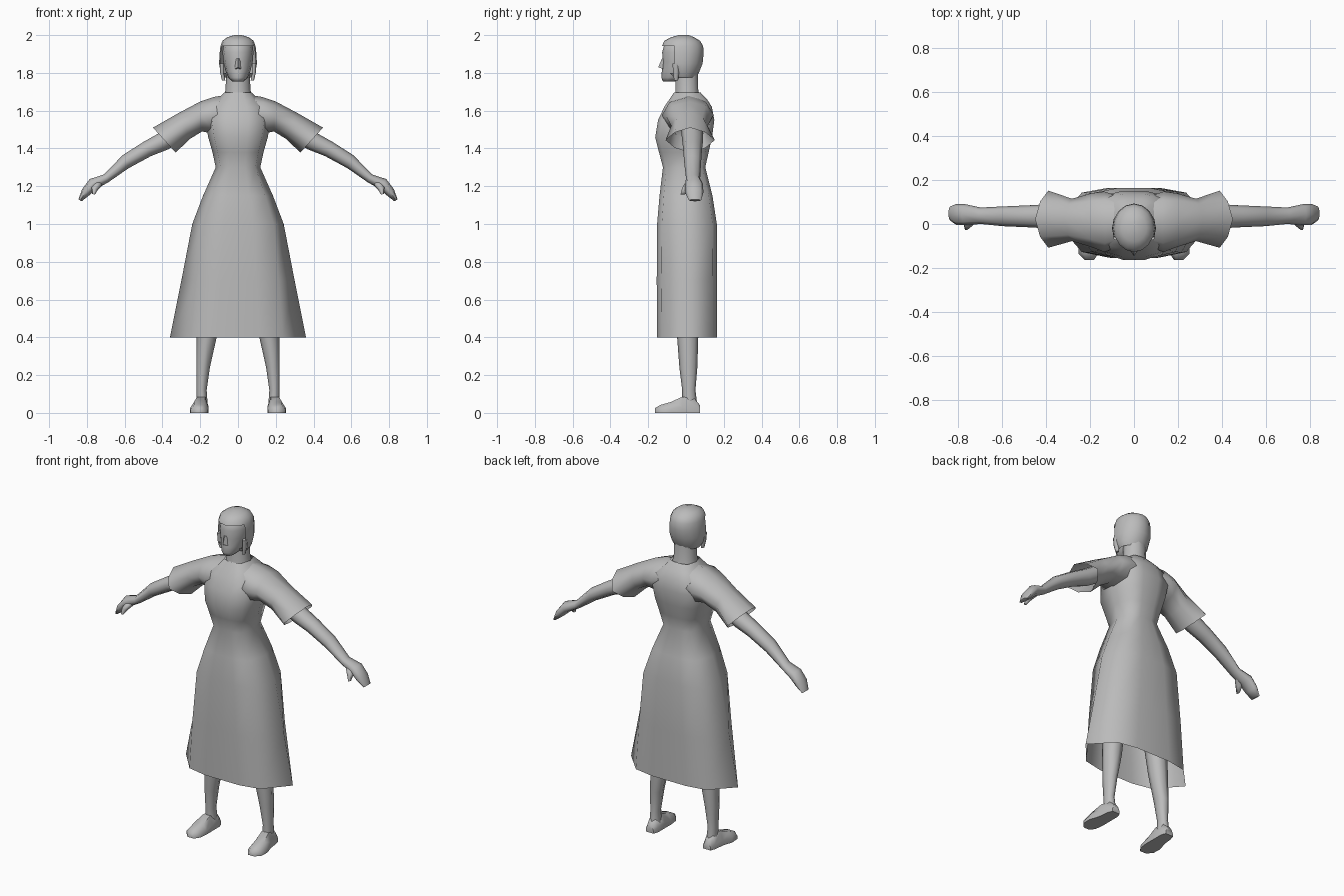
import bpy, bmesh, math
from mathutils import Vector

if "Cube" in bpy.data.objects:
    bpy.data.objects.remove(bpy.data.objects["Cube"])

grey = bpy.data.materials.new("plain_grey")
grey.diffuse_color = (0.5, 0.5, 0.5, 1)
grey.use_nodes = True
grey.node_tree.nodes["Principled BSDF"].inputs["Base Color"].default_value = grey.diffuse_color


def finish(name, bm, mirror=False, angle=50):
    bmesh.ops.recalc_face_normals(bm, faces=bm.faces)
    me = bpy.data.meshes.new(name)
    bm.to_mesh(me)
    bm.free()
    me.materials.append(grey)
    ob = bpy.data.objects.new(name, me)
    bpy.context.collection.objects.link(ob)
    if mirror:
        ob.modifiers.new("mirror", 'MIRROR').use_mirror_merge = False
    bpy.ops.object.select_all(action='DESELECT')
    ob.select_set(True)
    bpy.context.view_layer.objects.active = ob
    bpy.ops.object.shade_smooth_by_angle(angle=math.radians(angle))
    return ob


def loft(name, rings, start=False, end=False, mirror=False, angle=75, drop=None):
    """Skin a list of point rings; drop(centre) removes unwanted faces."""
    bm = bmesh.new()
    vs = [[bm.verts.new(p) for p in r] for r in rings]
    n = len(vs[0])
    for a, b in zip(vs, vs[1:]):
        for i in range(n):
            j = (i + 1) % n
            bm.faces.new((a[i], a[j], b[j], b[i]))
    if start:
        bm.faces.new(vs[0])
    if end:
        bm.faces.new(vs[-1])
    if drop:
        gone = [f for f in bm.faces if drop(f.calc_center_median())]
        bmesh.ops.delete(bm, geom=gone, context='FACES')
    return finish(name, bm, mirror, angle)


def oval(c, u, v, n=8, diag=1):
    """Oval ring; diag pulls every second point in towards the centre."""
    c, u, v = Vector(c), Vector(u), Vector(v)
    return [c + (u * math.cos(2 * math.pi * i / n) + v * math.sin(2 * math.pi * i / n))
            * (diag if i % 2 else 1) for i in range(n)]


def flat(x, z, w, y0, y1, n=12):
    """Horizontal oval ring spanning y0 to y1."""
    return oval((x, (y0 + y1) / 2, z), (w, 0, 0), (0, (y1 - y0) / 2, 0), n)


def limb(top, bottom, y0, y1, n=8, diag=1):
    """Tilted ring through an upper and a lower (x, z) point."""
    a, b = Vector((top[0], 0, top[1])), Vector((bottom[0], 0, bottom[1]))
    c = (a + b) / 2
    c.y = (y0 + y1) / 2
    return oval(c, (a - b) / 2, (0, (y1 - y0) / 2, 0), n, diag)


def dress_ring(z, w, y0, y1, k):
    """Flat front and back, with corners at k times the half width."""
    half = [(0, -1), (.32, -1), (k, -.84), (1, .05), (k, .86), (.32, 1), (0, 1)]
    pts = half + [(-x, y) for x, y in half[-2:0:-1]]
    m, h = (y0 + y1) / 2, (y1 - y0) / 2
    return [(x * w, m + y * h, z) for x, y in pts]


# dress: flared skirt, narrow waist and bodice, open at the hem
loft("dress", [dress_ring(*r) for r in (
    (.40, .36, -.153, .165, .66), (.70, .30, -.155, .165, .72),
    (1.0, .242, -.153, .163, .78), (1.15, .185, -.14, .14, .78),
    (1.30, .118, -.122, .102, .78), (1.38, .135, -.143, .12, .8),
    (1.46, .158, -.163, .138, .8), (1.55, .172, -.148, .15, .8),
    (1.62, .15, -.115, .137, .8), (1.66, .11, -.088, .112, .75),
    (1.695, .075, -.064, .078, .75))])

# sleeves growing out of the shoulders, flared to a pointed open hem
loft("sleeve", [
    limb((.03, 1.69), (.05, 1.50), -.09, .115),
    limb((.13, 1.672), (.14, 1.48), -.128, .148),
    limb((.20, 1.648), (.19, 1.49), -.105, .14),
    limb((.31, 1.59), (.255, 1.45), -.078, .115),
    limb((.45, 1.51), (.33, 1.378), -.108, .152, diag=.88)], mirror=True)

# bare arms ending in a closed hand
loft("arm", [
    limb((.26, 1.58), (.20, 1.50), -.03, .09),
    limb((.42, 1.48), (.37, 1.395), -.02, .09),
    limb((.50, 1.435), (.46, 1.36), -.015, .085),
    limb((.61, 1.365), (.58, 1.295), -.01, .08),
    limb((.71, 1.262), (.685, 1.222), .0, .075),
    limb((.785, 1.238), (.75, 1.185), -.005, .09),
    limb((.825, 1.185), (.79, 1.15), -.005, .092),
    limb((.845, 1.13), (.828, 1.12), .015, .08)], start=True, end=True, mirror=True)
loft("thumb", [
    limb((.755, 1.232), (.715, 1.21), -.002, .05, 6),
    limb((.775, 1.195), (.742, 1.18), -.024, .025, 6),
    limb((.772, 1.16), (.758, 1.155), -.03, -.005, 6)],
    start=True, end=True, mirror=True)

# legs and flat-soled feet
loft("leg", [flat(*r, 8) for r in (
    (.19, .04, .03, -.02, .06), (.193, .12, .027, -.02, .05),
    (.185, .24, .036, -.035, .06), (.166, .40, .053, -.047, .065),
    (.15, .60, .062, -.065, .07), (.12, .92, .095, -.105, .12))],
    start=True, end=True, mirror=True)


def foot_ring(y, x, w, h):
    return [(x + a * w, y, b * h) for a, b in
            ((-1, 0), (1, 0), (1, .4), (.55, 1), (-.55, 1), (-1, .4))]


loft("foot", [foot_ring(*r) for r in (
    (.075, .192, .026, .04), (.045, .192, .036, .075), (-.02, .196, .04, .085),
    (-.08, .205, .05, .058), (-.135, .207, .045, .042), (-.165, .203, .02, .025))],
    start=True, end=True, mirror=True, angle=60)

# neck
loft("neck", [flat(0, *r, 10) for r in (
    (1.66, .078, -.066, .08), (1.71, .066, -.058, .068), (1.82, .062, -.058, .065))],
    start=True, end=True)

# face and skull
loft("head", [flat(0, *r) for r in (
    (1.755, .03, -.122, -.05), (1.775, .05, -.131, .02), (1.81, .066, -.128, .06),
    (1.86, .078, -.124, .075), (1.91, .082, -.126, .08), (1.95, .076, -.115, .07),
    (1.98, .045, -.08, .04))], start=True, end=True)

# hair cap, cut away around the face
loft("hair", [flat(0, *r, 16) for r in (
    (1.775, .078, -.085, .052), (1.80, .092, -.112, .068), (1.85, .1, -.126, .088),
    (1.90, .098, -.129, .093), (1.942, .093, -.127, .091), (1.97, .082, -.115, .074),
    (1.988, .058, -.08, .045), (2.0, .02, -.04, .015))], end=True,
    drop=lambda c: c.z < 1.94 and c.y < -.07)

# small locks hanging beside the jaw
loft("side_lock", [flat(*r, 6) for r in (
    (.085, 1.85, .012, -.075, -.03), (.084, 1.80, .01, -.07, -.035),
    (.076, 1.76, .009, -.065, -.04))], start=True, end=True, mirror=True)

# nose wedge
bm = bmesh.new()
bot = [bm.verts.new(p) for p in ((-.018, -.12, 1.82), (.018, -.12, 1.82), (0, -.147, 1.83))]
top = [bm.verts.new(p) for p in ((-.01, -.12, 1.875), (.01, -.12, 1.875), (0, -.128, 1.875))]
bm.faces.new(bot)
bm.faces.new(top)
for i in range(3):
    j = (i + 1) % 3
    bm.faces.new((bot[i], bot[j], top[j], top[i]))
finish("nose", bm, angle=30)
